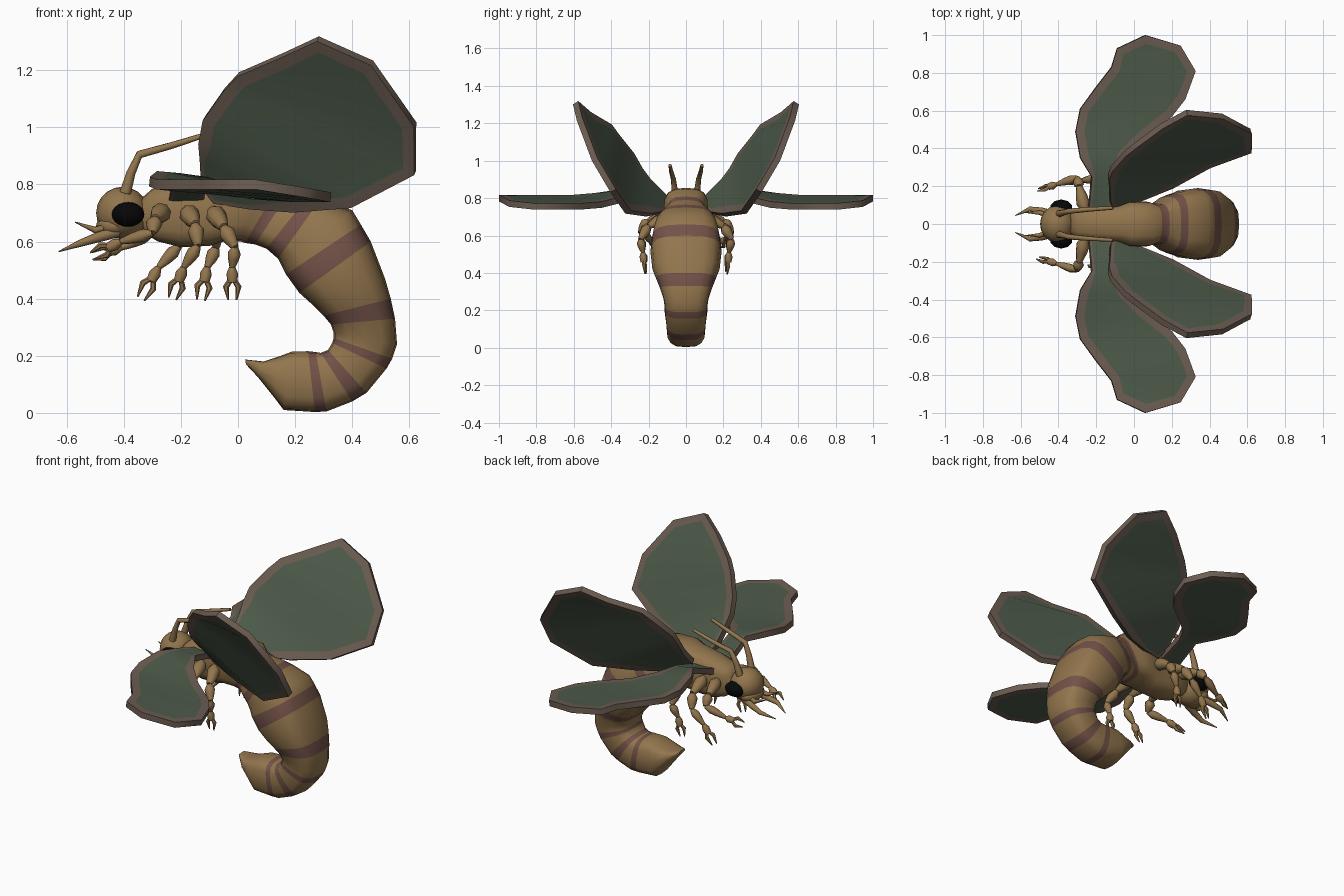
import bpy, bmesh, math
from mathutils import Vector

if "Cube" in bpy.data.objects:
    bpy.data.objects.remove(bpy.data.objects["Cube"])


def mat(name, rgb):
    m = bpy.data.materials.new(name)
    m.diffuse_color = (*rgb, 1)
    m.use_nodes = True
    m.node_tree.nodes["Principled BSDF"].inputs["Base Color"].default_value = m.diffuse_color
    return m


TAN = mat("tan shell", (0.29, 0.18, 0.075))
BAND = mat("brown band", (0.17, 0.085, 0.065))
GREEN = mat("wing green", (0.075, 0.105, 0.07))
RIM = mat("wing rim", (0.15, 0.11, 0.085))
BLACK = mat("eye black", (0.002, 0.002, 0.002))


def make(name, bm, mats):
    bmesh.ops.recalc_face_normals(bm, faces=bm.faces[:])
    me = bpy.data.meshes.new(name)
    bm.to_mesh(me)
    bm.free()
    for m in mats:
        me.materials.append(m)
    ob = bpy.data.objects.new(name, me)
    bpy.context.collection.objects.link(ob)
    return ob


def mirror(ob):
    ob.modifiers.new("mirror", 'MIRROR').use_axis = (False, True, False)


def skin(bm, rings, bands=()):
    """Join rings of points into a capped tube."""
    loops = [[bm.verts.new(p) for p in r] for r in rings]
    n = len(loops[0])
    for k in range(len(loops) - 1):
        for j in range(n):
            f = bm.faces.new((loops[k][j], loops[k][(j + 1) % n],
                              loops[k + 1][(j + 1) % n], loops[k + 1][j]))
            f.material_index = 1 if k in bands else 0
    bm.faces.new(loops[0])
    bm.faces.new(loops[-1])


def tube(bm, pts, radii, n=8):
    pts = [Vector(p) for p in pts]
    rings = []
    for i, (p, r) in enumerate(zip(pts, radii)):
        d = pts[min(i + 1, len(pts) - 1)] - pts[max(i - 1, 0)]
        u = d.cross(Vector((0.13, 1, 0.21))).normalized()
        v = d.cross(u).normalized()
        rings.append([p + r * (u * math.cos(a) + v * math.sin(a))
                      for a in (2 * math.pi * j / n for j in range(n))])
    skin(bm, rings)


# Thorax and curled abdomen: back x, z / belly x, z / half width
sections = [
    (-.34, .75, -.33, .63, .055), (-.30, .785, -.28, .60, .08),
    (-.20, .815, -.20, .58, .095), (-.07, .84, -.10, .585, .10),
    (-.01, .855, -.05, .60, .12), (.11, .85, .01, .60, .12),
    (.15, .81, .025, .595, .105), (.19, .79, .06, .59, .11),
    (.25, .765, .10, .575, .145), (.29, .75, .14, .54, .162),
    (.40, .71, .155, .51, .175), (.43, .66, .168, .485, .185),
    (.465, .60, .215, .42, .19), (.515, .47, .265, .375, .18),
    (.535, .40, .30, .34, .16), (.55, .33, .325, .31, .14),
    (.557, .24, .335, .28, .12), (.54, .19, .335, .262, .115),
    (.52, .155, .33, .245, .115), (.45, .07, .315, .22, .108),
    (.40, .04, .29, .21, .105), (.31, .005, .272, .213, .104),
    (.27, .003, .245, .216, .102), (.16, .01, .19, .215, .10),
    (.13, .05, .15, .20, .095), (.07, .125, .09, .18, .075),
    (.028, .17, .025, .187, .03)]
rings = []
for ox, oz, ix, iz, w in sections:
    c = Vector(((ox + ix) / 2, 0, (oz + iz) / 2))
    h = Vector((ox, 0, oz)) - c
    ring = []
    for j in range(16):
        ca, sa = math.cos(j * math.pi / 8), math.sin(j * math.pi / 8)
        f = lambda t: math.copysign(abs(t) ** 0.65, t)
        ring.append(c + h * f(ca) + Vector((0, w * f(sa), 0)))
    rings.append(ring)
bm = bmesh.new()
skin(bm, rings, bands=(6, 8, 11, 14, 17, 19, 21))
make("thorax_and_abdomen", bm, [TAN, BAND])


def ball(name, loc, size, m, seg=16):
    bm = bmesh.new()
    bmesh.ops.create_uvsphere(bm, u_segments=seg, v_segments=10, radius=1)
    bmesh.ops.scale(bm, vec=size, verts=bm.verts)
    bmesh.ops.translate(bm, vec=loc, verts=bm.verts)
    return make(name, bm, [m])


# Head, eyes and snout
ball("head", (-.405, 0, .70), (.092, .10, .092), TAN)
ball("snout", (-.435, 0, .655), (.062, .085, .045), TAN)
mirror(ball("eyes", (-.385, .085, .695), (.06, .045, .043), BLACK, 10))

# Antennae
bm = bmesh.new()
tube(bm, [(-.395, .055, .77), (-.375, .06, .84), (-.345, .068, .905), (-.23, .078, .937),
          (-.11, .085, .975)], [.02, .016, .014, .012, .009])
mirror(make("antennae", bm, [TAN]))

# Jaws and feelers
bm = bmesh.new()
tube(bm, [(-.42, .05, .635), (-.49, .07, .615), (-.55, .08, .595), (-.628, .045, .565)],
     [.02, .018, .013, .002])
tube(bm, [(-.44, .04, .655), (-.50, .06, .64), (-.57, .06, .668)], [.016, .012, .002])
mirror(make("jaws", bm, [TAN]))


# Legs: bulging segments through four joints, ending in a two-pronged claw
def leg(name, s, joints):
    bm = bmesh.new()
    J = [Vector((x, y * s, z)) for x, y, z in joints]
    for a, b, r in zip(J[:-2], J[1:-1], (.036, .029, .023)):
        tube(bm, [a, a.lerp(b, .3), a.lerp(b, .6), b], [r * .5, r, r * .85, r * .45])
    wrist, tip = J[-2], J[-1]
    d = tip - wrist
    side = d.cross(Vector((0, 1, .5))).normalized()
    tube(bm, [wrist, wrist + d * .2, wrist + d * .45], [.011, .021, .017])
    for k in (-1, 1):
        tube(bm, [wrist + d * .3, wrist + d * .6 + side * .022 * k, tip + side * .014 * k],
             [.009, .011, .003], 6)
    make(name, bm, [TAN])


for s, side, dx in ((1, "left", -.11), (-1, "right", 0)):
    leg("front_leg_" + side, s, [(-.26, .07, .71), (-.29, .20, .68), (-.30, .245, .63),
                                 (-.41, .21, .60 + dx * .2), (-.51, .18, .55)])
    leg("middle_leg_" + side, s, [(-.18, .08, .71), (-.15 + dx * .3, .20, .66),
                                  (-.14 + dx * .6, .24, .585), (-.19 + dx * .8, .23, .51),
                                  (-.23 + dx, .215, .40)])
    leg("rear_leg_" + side, s, [(-.09, .08, .71), (-.05 + dx * .3, .20, .65),
                                (-.01 + dx * .6, .245, .58), (-.02 + dx * .8, .23, .51),
                                (-.02 + dx, .22, .395)])


# Wings: outline from root round the tip, inset rim, thickened and mirrored
def wing(name, outline, rim=.045):
    P = [Vector(p) for p in outline]
    n = len(P)
    N = sum((P[i].cross(P[(i + 1) % n]) for i in range(n)), Vector())
    N.normalize()
    Q = []
    for i in range(n):
        t = (P[(i + 1) % n] - P[i]).normalized() + (P[i] - P[i - 1]).normalized()
        w = rim * (.4 if i in (0, 1, n - 2, n - 1) else 1)  # narrow rim at the root
        Q.append(P[i] + N.cross(t).normalized() * w)
    bm = bmesh.new()
    A = [bm.verts.new(p) for p in P]
    B = [bm.verts.new(q) for q in Q]
    for i in range(n):
        k = (i + 1) % n
        bm.faces.new((A[i], A[k], B[k], B[i])).material_index = 1
    for i in range(n // 2):
        loop = [B[i], B[i + 1], B[n - 2 - i], B[n - 1 - i]]
        bm.faces.new(list(dict.fromkeys(loop)))
    ob = make(name, bm, [GREEN, RIM])
    m = ob.modifiers.new("thick", 'SOLIDIFY')
    m.thickness, m.offset = .034, 0
    mirror(ob)


wing("fore_wings", [
    (-.24, .08, .76), (-.225, .25, .825), (-.285, .35, .83), (-.31, .49, .81),
    (-.285, .61, .80), (-.205, .72, .80), (-.12, .83, .80), (-.09, .93, .80),
    (.06, 1.0, .80), (.245, .945, .77), (.325, .81, .755), (.27, .66, .755),
    (.20, .57, .755), (.05, .45, .765), (-.05, .35, .79), (-.11, .25, .81),
    (-.12, .08, .76)])
wing("hind_wings", [
    (-.125, .11, .80), (-.13, .20, .89), (-.135, .245, .95), (-.12, .29, 1.03),
    (-.05, .37, 1.13), (.0, .41, 1.185), (.15, .52, 1.25), (.28, .59, 1.31),
    (.47, .57, 1.225), (.62, .49, 1.01), (.62, .39, .84), (.40, .31, .725),
    (.20, .20, .71), (.05, .14, .72), (-.08, .09, .74)])

# Bake modifiers, then shade smooth with crisp edges
bpy.ops.object.select_all(action='SELECT')
bpy.context.view_layer.objects.active = bpy.data.objects["hind_wings"]
bpy.ops.object.convert(target='MESH')
bpy.ops.object.shade_smooth_by_angle(angle=math.radians(55))
